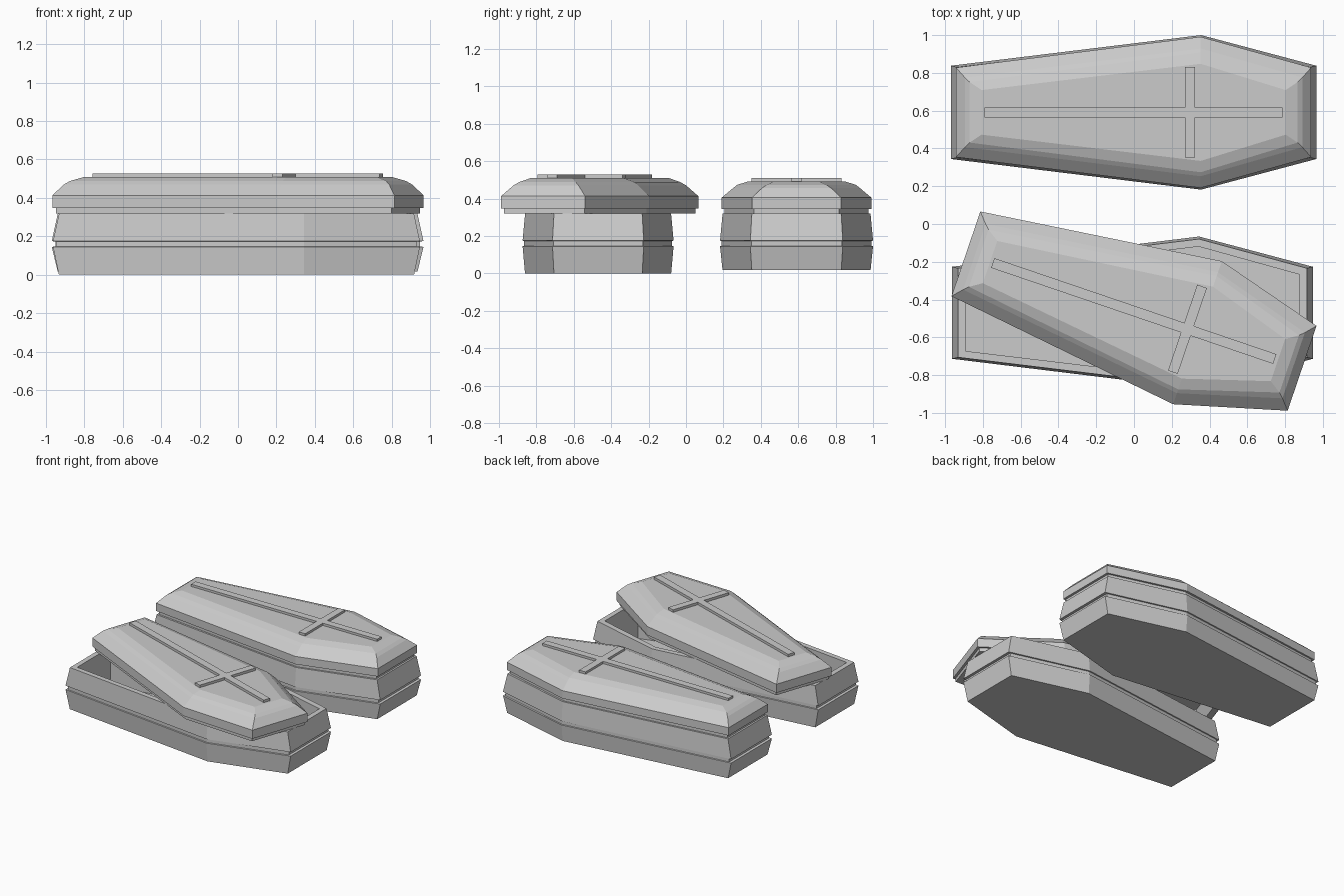
import bpy, bmesh
from math import radians
from mathutils import Matrix

if "Cube" in bpy.data.objects:
    bpy.data.objects.remove(bpy.data.objects["Cube"])


def hexa(length, end, peak, z, px=0.355):
    """Six-sided coffin outline: half length, half end width, half shoulder width."""
    return [(-length, -end, z), (px, -peak, z), (length, -end, z),
            (length, end, z), (px, peak, z), (-length, end, z)]


def loft(name, rings):
    """Skin a stack of outlines and cap both ends."""
    bm = bmesh.new()
    vs = [[bm.verts.new(p) for p in r] for r in rings]
    for a, b in zip(vs, vs[1:]):
        for i in range(6):
            j = (i + 1) % 6
            bm.faces.new((a[i], a[j], b[j], b[i]))
    bm.faces.new(vs[0][::-1])
    bm.faces.new(vs[-1])
    bmesh.ops.recalc_face_normals(bm, faces=bm.faces)
    return finish(name, bm)


def finish(name, bm):
    me = bpy.data.meshes.new(name)
    bm.to_mesh(me)
    bm.free()
    ob = bpy.data.objects.new(name, me)
    bpy.context.collection.objects.link(ob)
    return ob


def box(bm, x0, x1, y0, y1, z0, z1):
    m = (Matrix.Translation(((x0 + x1) / 2, (y0 + y1) / 2, (z0 + z1) / 2))
         @ Matrix.Diagonal((x1 - x0, y1 - y0, z1 - z0, 1)))
    bmesh.ops.create_cube(bm, size=1, matrix=m)


def coffin_box(name, z0):
    # flared lower band, recessed groove, tapering upper band, then the cavity
    profile = [(0.968, z0), (1.0, 0.145), (0.98, 0.147), (0.98, 0.173),
               (1.0, 0.175), (0.967, 0.319)]
    rings = [hexa(0.967 * s, 0.247 * s, 0.409 * s, z, 0.357) for s, z in profile]
    rings += [hexa(0.896, 0.205, 0.355, 0.319),
              hexa(0.896, 0.205, 0.355, z0 + 0.03)]
    return loft(name, rings)


def coffin_lid(name):
    # heights are measured from the underside of the wide rim
    rings = [hexa(0.85, 0.175, 0.33, 0.09),      # hollow underside
             hexa(0.875, 0.197, 0.345, -0.028),
             hexa(0.922, 0.227, 0.384, -0.028),  # seating lip
             hexa(0.922, 0.227, 0.384, 0),
             hexa(0.94, 0.237, 0.40, 0),         # wide rim
             hexa(0.94, 0.237, 0.40, 0.066),
             hexa(0.893, 0.184, 0.338, 0.123),   # sloped shoulder
             hexa(0.868, 0.160, 0.317, 0.141),
             hexa(0.805, 0.118, 0.257, 0.162)]   # raised panel
    return loft(name, rings)


def cross(name):
    bm = bmesh.new()
    z0, z1 = 0.145, 0.181
    box(bm, -0.79, 0.787, -0.027, 0.027, z0, z1)
    box(bm, 0.272, 0.326, -0.24, 0.24, z0, z1)
    return finish(name, bm)


# closed coffin at the back
b = coffin_box("closed_coffin_box", 0.018)
b.location = (-0.002, 0.591, 0)
for part in (coffin_lid("closed_coffin_lid"), cross("closed_lid_cross")):
    part.location = (-0.002, 0.591, 0.345)
    part.scale = (1, 1, 0.91)

# open coffin in front, lid turned aside
b = coffin_box("open_coffin_box", 0.0)
b.location = (-0.008, -0.47, 0)
b.scale = (0.987, 0.987, 1)
for part in (coffin_lid("open_coffin_lid"), cross("open_lid_cross")):
    part.location = (0, -0.461, 0.347)
    part.rotation_euler = (0, 0, radians(-18.8))
